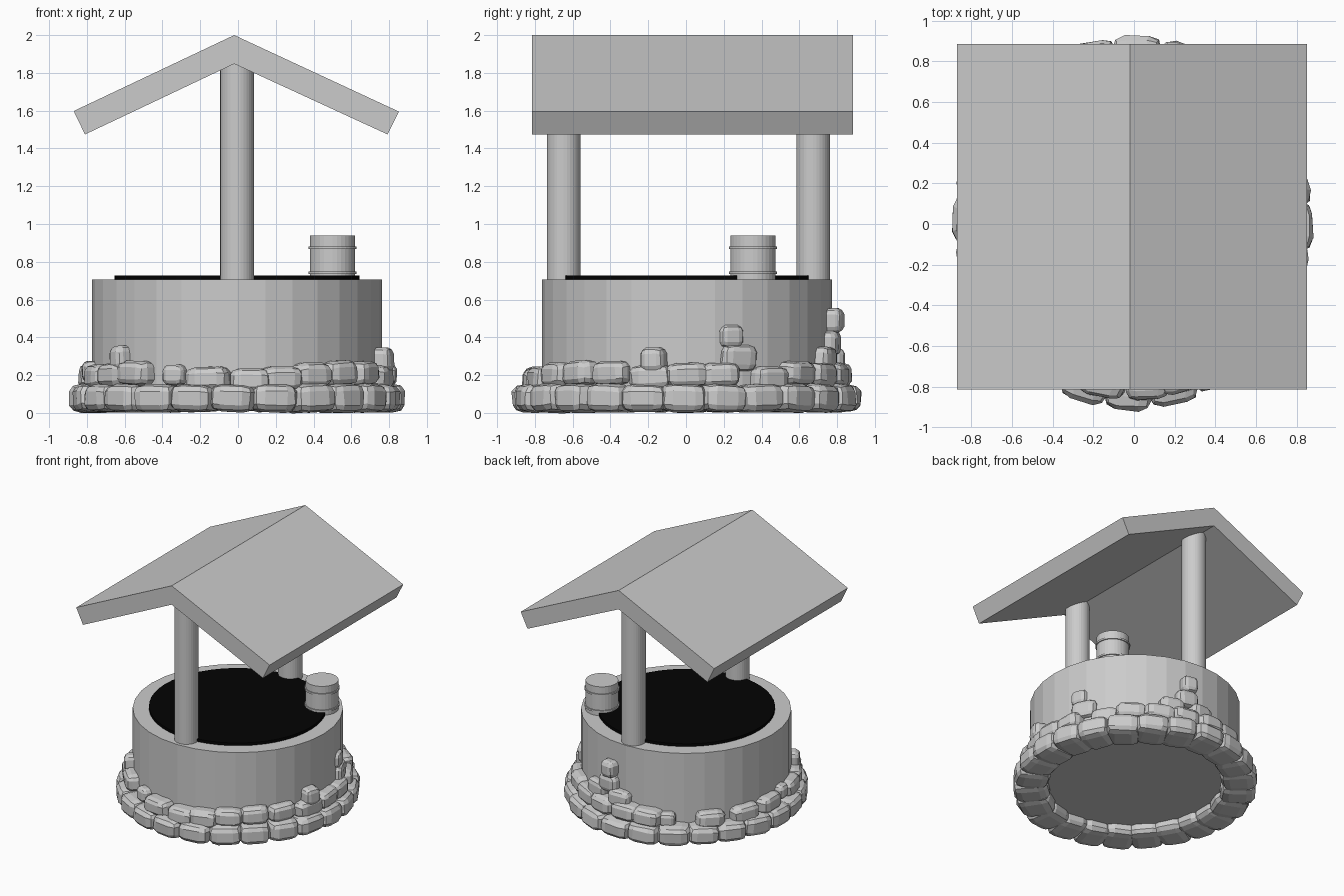
import bpy, bmesh, math, random
from mathutils import Matrix, Vector

if "Cube" in bpy.data.objects:
    bpy.data.objects.remove(bpy.data.objects["Cube"])

random.seed(4)
CX, CY = -0.005, 0.005


def mat(name, v):
    m = bpy.data.materials.new(name)
    m.diffuse_color = (v, v, v, 1)
    m.use_nodes = True
    m.node_tree.nodes["Principled BSDF"].inputs["Base Color"].default_value = m.diffuse_color
    return m


GREY = mat("grey", 0.6)
BLACK = mat("black", 0.001)


def finish(bm, name, material):
    bmesh.ops.recalc_face_normals(bm, faces=bm.faces)
    me = bpy.data.meshes.new(name)
    bm.to_mesh(me)
    bm.free()
    me.materials.append(material)
    ob = bpy.data.objects.new(name, me)
    bpy.context.collection.objects.link(ob)
    return ob


def cylinder(name, x, y, r, z0, z1, sides=32, material=GREY):
    bm = bmesh.new()
    bmesh.ops.create_cone(bm, cap_ends=True, segments=sides, radius1=r, radius2=r, depth=z1 - z0,
                          matrix=Matrix.Translation((x, y, (z0 + z1) / 2)))
    return finish(bm, name, material)


def stone(name, deg, z, width, height, depth, radius, bulge=0.03, power=3.2):
    """Cobble: a subdivided cube rounded towards a superellipsoid, facing outward."""
    bm = bmesh.new()
    bmesh.ops.create_cube(bm, size=2)
    bmesh.ops.subdivide_edges(bm, edges=bm.edges[:], cuts=2, use_grid_fill=True)
    half = Vector((depth / 2, width / 2, height / 2))
    for v in bm.verts:
        p = Vector([c if abs(c) > 0.9 else math.copysign(0.5, c) for c in v.co])
        p /= sum(abs(c) ** power for c in p) ** (1 / power)
        p *= 1.06
        v.co = Vector([p[i] * half[i] * (1 + random.uniform(-0.04, 0.04)) for i in range(3)])
    a = math.radians(deg)
    # the ring is slightly longer front to back and tighter on the diagonals
    radius += bulge * math.sin(a) ** 2 - 0.4 * bulge * math.sin(2 * a) ** 2
    m = (Matrix.Translation((CX + radius * math.cos(a), CY + radius * math.sin(a), z))
         @ Matrix.Rotation(a + random.uniform(-0.1, 0.1), 4, 'Z')
         @ Matrix.Rotation(random.uniform(-0.05, 0.05), 4, 'X'))
    bmesh.ops.transform(bm, matrix=m, verts=bm.verts)
    return finish(bm, name, GREY)


# Well body, dark opening and posts
cylinder("well_wall", CX, CY, 0.767, 0.085, 0.705)
cylinder("well_opening", CX, CY, 0.648, 0.70, 0.727, 48, BLACK)
cylinder("front_post", CX, -0.648, 0.089, 0.70, 1.85)
cylinder("back_post", CX, 0.673, 0.089, 0.70, 1.85)

# Gabled roof: extruded profile
profile = [(-0.87, 1.598), (-0.02, 2.0), (0.852, 1.595), (0.792, 1.474), (-0.02, 1.848), (-0.81, 1.474)]
bm = bmesh.new()
front = [bm.verts.new((x, -0.815, z)) for x, z in profile]
back = [bm.verts.new((x, 0.885, z)) for x, z in profile]
# each slope is capped separately so the end faces stay convex
for ring in (front, back):
    bm.faces.new([ring[i] for i in (0, 1, 4, 5)])
    bm.faces.new([ring[i] for i in (1, 2, 3, 4)])
for i in range(6):
    k = (i + 1) % 6
    bm.faces.new((front[i], front[k], back[k], back[i]))
finish(bm, "roof", GREY)

# Bucket with two hoops
cylinder("bucket", 0.50, 0.355, 0.12, 0.70, 0.938)
for i, z in enumerate((0.742, 0.874)):
    cylinder(f"bucket_hoop_{i}", 0.50, 0.355, 0.128, z - 0.007, z + 0.007)

# Bottom ring of stones
N = 24
for i in range(N):
    stone(f"base_stone_{i}", -91.3 + i * 360 / N, 0.078, random.uniform(0.225, 0.245),
          random.uniform(0.14, 0.15), 0.25, 0.757, 0.035, 3.8)

# Second, looser ring of stones: angle, height
second = [(-133, .21), (-101, .18), (-85, .17), (-73, .18), (-60, .20), (-46, .21), (-31, .21),
          (-14, .19), (0, .20), (13, .20), (34, .18), (48, .21), (63, .20), (77, .20), (92, .20),
          (104, .19), (138, .18), (158, .18), (175, .19), (200, .19), (214, .20)]
for i, (a, z) in enumerate(second):
    stone(f"upper_stone_{i}", a, z, random.uniform(0.205, 0.235), 0.13, 0.18, 0.752)

# Climbing stones: angle, height, width, thickness, radius
extra = [(21, .29, .20, .14, .745), (18, .405, .13, .12, .735), (70, .28, .19, .14, .76),
         (87, .28, .18, .13, .765), (79, .37, .17, .13, .755), (80, .49, .12, .13, .77),
         (-13, .28, .13, .13, .785), (-115, .20, .12, .11, .765), (-142, .29, .11, .13, .77),
         (187, .22, .11, .11, .765), (115, .18, .12, .11, .765)]
for i, (a, z, w, h, r) in enumerate(extra):
    stone(f"climbing_stone_{i}", a, z, w, h, 0.12, r, 0.01)
